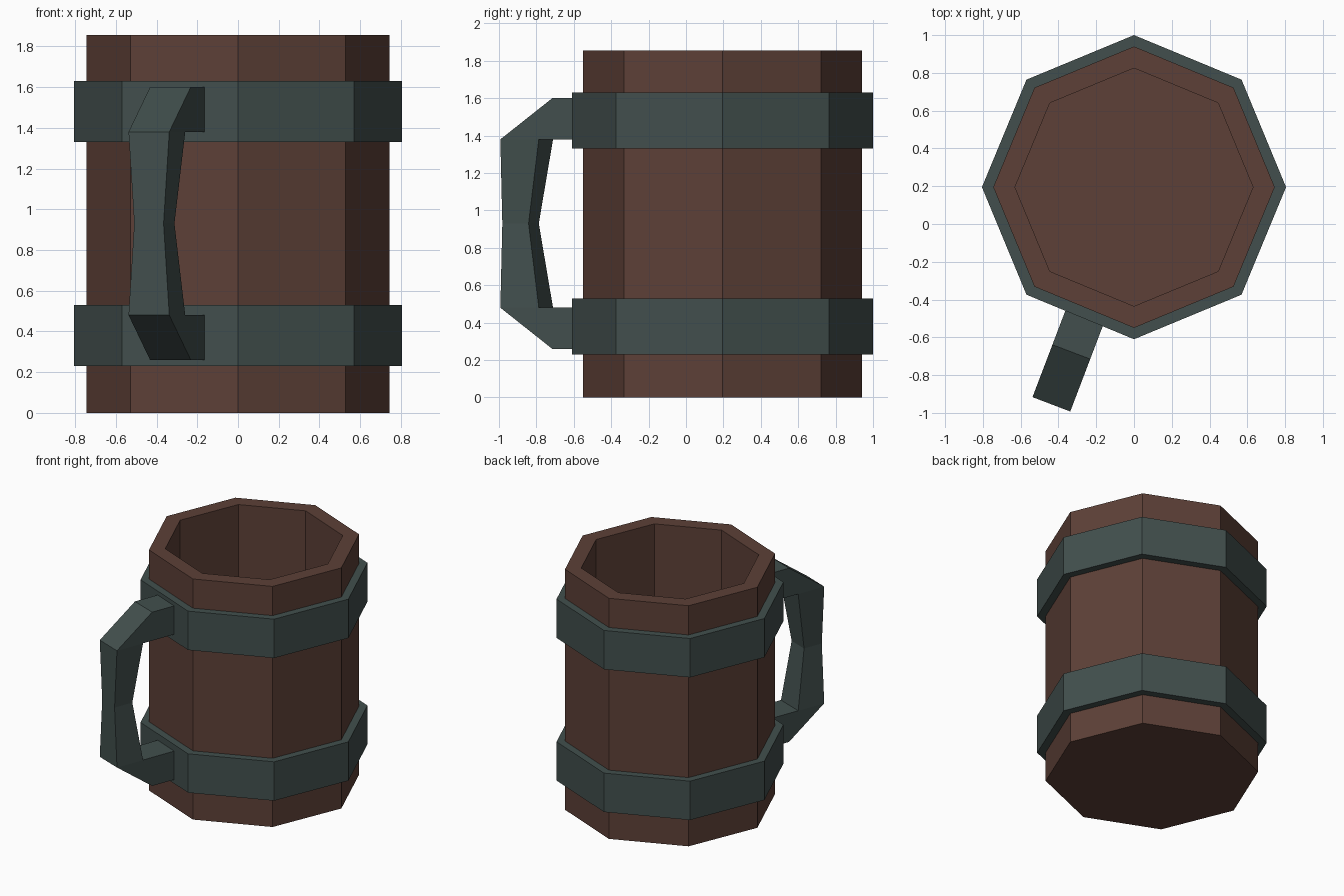
import bpy, bmesh, math

if "Cube" in bpy.data.objects:
    bpy.data.objects.remove(bpy.data.objects["Cube"])

CENTRE_Y = 0.195  # the cup sits behind the origin, the handle in front


def material(name, colour):
    m = bpy.data.materials.new(name)
    m.diffuse_color = (*colour, 1)
    m.use_nodes = True
    m.node_tree.nodes["Principled BSDF"].inputs["Base Color"].default_value = m.diffuse_color
    return m


wood = material("brown wood", (0.109, 0.051, 0.038))
metal = material("dark green metal", (0.054, 0.078, 0.074))


def finish(bm, name, mat):
    bmesh.ops.recalc_face_normals(bm, faces=bm.faces)
    mesh = bpy.data.meshes.new(name)
    bm.to_mesh(mesh)
    bm.free()
    mesh.materials.append(mat)
    obj = bpy.data.objects.new(name, mesh)
    obj.location.y = CENTRE_Y
    bpy.context.collection.objects.link(obj)
    return obj


def octagon_lathe(name, profile, mat, closed=False):
    """Sweep an (r, z) profile round eight sides; open ends get caps."""
    bm = bmesh.new()
    rings = [[bm.verts.new((r * math.cos(i * math.pi / 4), r * math.sin(i * math.pi / 4), z))
              for i in range(8)] for r, z in profile]
    pairs = list(zip(rings, rings[1:]))
    if closed:
        pairs.append((rings[-1], rings[0]))
    else:
        bm.faces.new(rings[0])
        bm.faces.new(rings[-1])
    for a, b in pairs:
        for i in range(8):
            j = (i + 1) % 8
            bm.faces.new((a[i], a[j], b[j], b[i]))
    return finish(bm, name, mat)


# Hollow wooden cup
octagon_lathe("cup", [(0.745, 0), (0.745, 1.855), (0.63, 1.855), (0.63, 0.12)], wood)

# Two metal hoops
for label, z in (("lower", 0.23), ("upper", 1.33)):
    octagon_lathe(label + "_hoop",
                  [(0.74, z), (0.805, z), (0.805, z + 0.3), (0.74, z + 0.3)], metal, True)

# Handle: cross-sections (inner r, inner z, outer r, outer z, half width), mirrored about mid height
MID = 0.93
upper = [(0.73, 1.38, 0.73, 1.60, 0.107),
         (0.933, 1.38, 0.933, 1.60, 0.107),
         (1.01, 1.38, 1.23, 1.38, 0.107)]
middle = [(1.08, MID, 1.23, MID, 0.077)]
lower = [(a, 2 * MID - b, c, 2 * MID - d, w) for a, b, c, d, w in reversed(upper)]
bm = bmesh.new()
sections = [[bm.verts.new(p) for p in ((ri, -w, zi), (ri, w, zi), (ro, w, zo), (ro, -w, zo))]
            for ri, zi, ro, zo, w in upper + middle + lower]
for a, b in zip(sections, sections[1:]):
    for i in range(4):
        j = (i + 1) % 4
        bm.faces.new((a[i], a[j], b[j], b[i]))
bm.faces.new(sections[0])
bm.faces.new(sections[-1])
handle = finish(bm, "handle", metal)
handle.rotation_euler.z = math.atan2(-0.9346, -0.3556)
